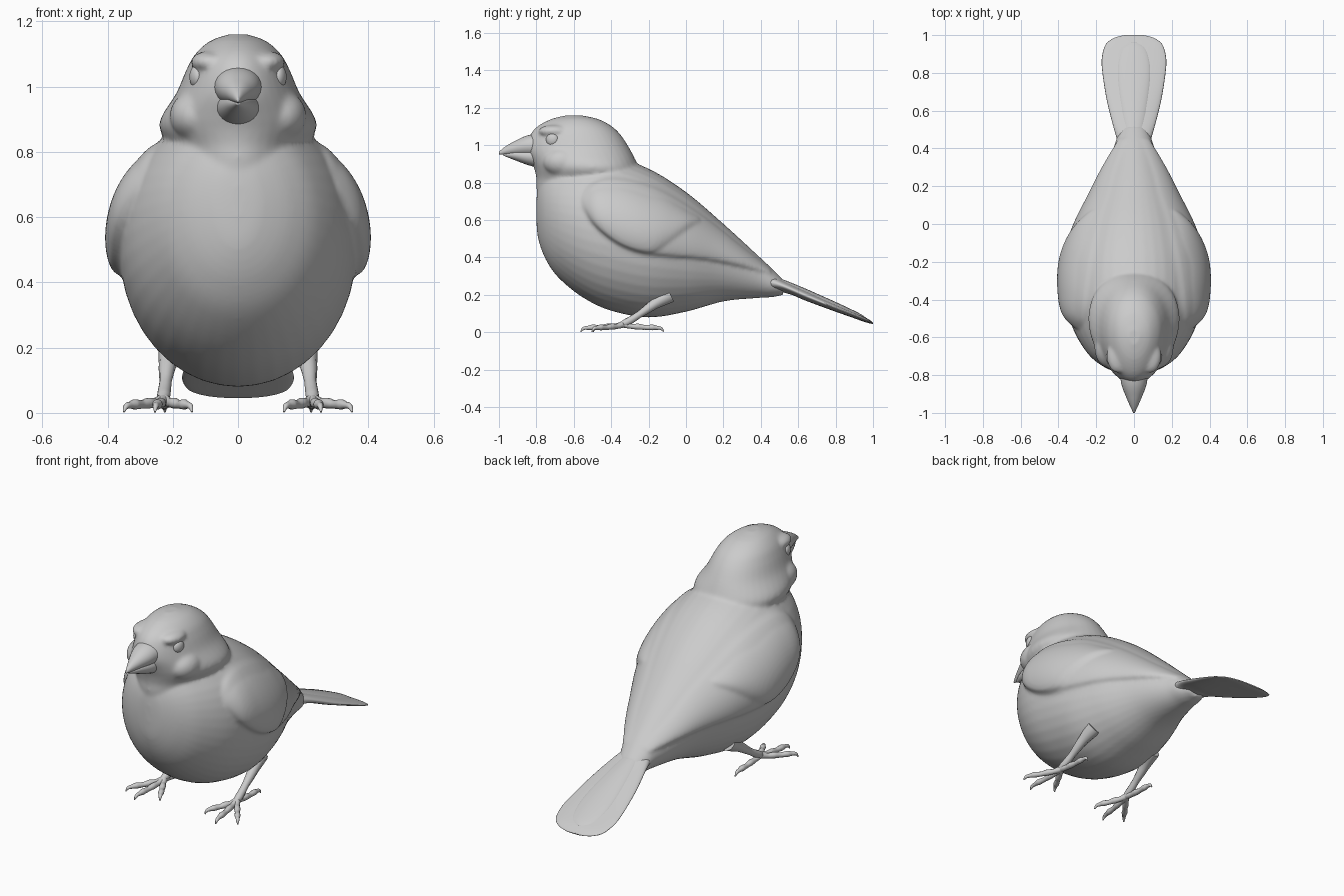
import bpy, bmesh
from math import sin, cos, pi
from mathutils import Matrix

if "Cube" in bpy.data.objects:
    bpy.data.objects.remove(bpy.data.objects["Cube"])

grey = bpy.data.materials.new("light grey")
grey.use_nodes = True
grey.diffuse_color = (0.6, 0.6, 0.6, 1)
grey.node_tree.nodes["Principled BSDF"].inputs["Base Color"].default_value = (0.6, 0.6, 0.6, 1)


def dense(rows, steps=8):
    """Smooth the rows of a profile with a Catmull-Rom spline."""
    out = []
    for i in range(len(rows) - 1):
        quad = [rows[max(i - 1, 0)], rows[i], rows[i + 1], rows[min(i + 2, len(rows) - 1)]]
        for k in range(steps):
            t = k / steps
            out.append([b + t / 2 * (c - a + t * (2*a - 5*b + 4*c - d + t * (3*(b - c) + d - a)))
                        for a, b, c, d in zip(*quad)])
    return out + [list(rows[-1])]


def skin(bm, loops):
    rings = [[bm.verts.new(p) for p in loop] for loop in loops]
    n = len(rings[0])
    for a, b in zip(rings, rings[1:]):
        for i in range(n):
            j = (i + 1) % n
            bm.faces.new((a[i], a[j], b[j], b[i]))
    bm.faces.new(rings[0])
    bm.faces.new(rings[-1])


def loft(bm, rows, upright=False, taper=0.0, n=40):
    """Rows are (station, low, high, half width); stations run along y, or z if upright."""
    loops = []
    for s, lo, hi, w in dense(rows):
        loop = []
        for k in range(n):
            a = 2 * pi * k / n
            x = w * cos(a) * (1 + taper * sin(a))
            m = (lo + hi) / 2 + (hi - lo) / 2 * sin(a)
            loop.append((x, m, s) if upright else (x, s, m))
        loops.append(loop)
    skin(bm, loops)


def finish(name, bm):
    bmesh.ops.recalc_face_normals(bm, faces=bm.faces)
    me = bpy.data.meshes.new(name)
    bm.to_mesh(me)
    bm.free()
    for p in me.polygons:
        p.use_smooth = True
    me.materials.append(grey)
    ob = bpy.data.objects.new(name, me)
    bpy.context.collection.objects.link(ob)
    return ob


# Profiles
BODY = [(-.80, .60, .70, .02), (-.79, .50, .78, .08), (-.75, .39, .85, .17), (-.68, .29, .90, .25),
        (-.55, .185, .93, .325), (-.40, .115, .94, .36), (-.20, .08, .875, .355), (0, .11, .75, .295),
        (.20, .165, .58, .20), (.38, .183, .415, .118), (.46, .188, .34, .09), (.52, .20, .28, .06)]
HEAD = [(.6, -.76, -.1, .19), (.75, -.797, -.2, .20), (.82, -.80, -.23, .215), (.87, -.81, -.25, .238),
        (.91, -.825, -.265, .232), (.98, -.85, -.30, .188), (1.05, -.835, -.345, .158),
        (1.10, -.795, -.395, .13), (1.14, -.72, -.47, .085), (1.16, -.64, -.56, .03)]
WING = [(-.55, .68, .74, .004), (-.50, .58, .80, .025), (-.40, .49, .83, .03), (-.25, .42, .81, .03),
        (-.10, .40, .75, .032), (.10, .385, .62, .028), (.30, .35, .46, .025), (.45, .315, .345, .012)]
COVERT = [(-.55, .67, .73, .008), (-.48, .56, .78, .04), (-.35, .46, .79, .046), (-.20, .415, .75, .048),
          (-.10, .46, .72, .048), (0, .54, .66, .045), (.07, .59, .62, .03)]
BODY_FINE = dense(BODY)


def body_half(y, z):
    """Half width of the body at a given place."""
    for a, b in zip(BODY_FINE, BODY_FINE[1:]):
        if a[0] <= y <= b[0]:
            t = (y - a[0]) / (b[0] - a[0])
            _, lo, hi, w = [p + t * (q - p) for p, q in zip(a, b)]
            r = (2 * z - lo - hi) / (hi - lo)
            return w * max(0, 1 - r * r) ** .5
    return 0


def wing_shell(bm, rows, side, n=20):
    """A raised shell that hugs the body."""
    loops = []
    for y, lo, hi, t in dense(rows):
        outer, inner = [], []
        for k in range(n + 1):
            v = k / n
            z = lo + v * (hi - lo)
            x = body_half(y, z)
            bulge = max(0, sin(pi * v ** .8)) ** .4
            outer.append((side * (x + t * bulge), y, z))
            inner.append((side * max(x - .04, .01), y, z))
        loops.append(outer + inner[::-1])
    skin(bm, loops)


# Body, head and wings fused into one smooth skin
bm = bmesh.new()
loft(bm, BODY)
loft(bm, HEAD, upright=True, taper=.12)
for side in (-1, 1):
    wing_shell(bm, WING, side)
    wing_shell(bm, COVERT, side)
    # cheek and brow swellings
    for place, size in (((.125, -.655, .91), (.085, .11, .08)), ((.085, -.70, 1.075), (.06, .09, .035))):
        m = Matrix.Translation((side * place[0], *place[1:])) @ Matrix.Diagonal((*size, 1))
        bmesh.ops.create_uvsphere(bm, u_segments=24, v_segments=16, radius=1, matrix=m)
body = finish("body_head_and_wings", bm)
mod = body.modifiers.new("fuse", 'REMESH')
mod.mode = 'VOXEL'
mod.voxel_size = .01
mod.use_smooth_shade = True
mod = body.modifiers.new("soften", 'SMOOTH')
mod.factor = .5
mod.iterations = 6

# Beak halves
bm = bmesh.new()
loft(bm, [(-1, .952, .965, .004), (-.97, .95, .99, .018), (-.92, .947, 1.02, .04),
          (-.85, .94, 1.052, .066), (-.76, .93, 1.07, .08)], n=24)
finish("upper_beak", bm)
bm = bmesh.new()
loft(bm, [(-.975, .944, .956, .006), (-.92, .922, .975, .034), (-.85, .896, .985, .057),
          (-.76, .87, 1.0, .075)], n=24)
finish("lower_beak", bm)

# Tail with a raised centre feather
bm = bmesh.new()
loft(bm, [(.38, .21, .35, .07), (.5, .222, .285, .105), (.65, .165, .218, .143), (.8, .11, .15, .167),
          (.88, .082, .115, .17), (.95, .057, .084, .15), (.985, .047, .064, .105), (1, .045, .052, .05)])
loft(bm, [(.42, .24, .32, .05), (.6, .19, .25, .075), (.8, .12, .162, .09), (.92, .075, .105, .07),
          (.96, .06, .08, .03)])
finish("tail", bm)


def tube(name, side, points):
    """A tapering tube through (x, y, z, radius) points."""
    cu = bpy.data.curves.new(name, 'CURVE')
    cu.dimensions = '3D'
    cu.bevel_depth = 1
    cu.bevel_resolution = 3
    cu.resolution_u = 6
    cu.use_fill_caps = True
    sp = cu.splines.new('BEZIER')
    sp.bezier_points.add(len(points) - 1)
    for bp, (x, y, z, r) in zip(sp.bezier_points, points):
        bp.co = (side * x, y, z)
        bp.radius = r
        bp.handle_left_type = bp.handle_right_type = 'AUTO'
    cu.materials.append(grey)
    bpy.context.collection.objects.link(bpy.data.objects.new(name, cu))


# Eyes, legs and clawed toes
TOES = {"inner_toe": (.155, -.47), "middle_toe": (.25, -.525), "outer_toe": (.33, -.475),
        "hind_toe": (.225, -.155)}
HUB = (.228, -.335)
for side, label in ((1, "left"), (-1, "right")):
    bm = bmesh.new()
    m = Matrix.Translation((side * .128, -.715, 1.03)) @ Matrix.Rotation(-side * .25, 4, 'Z')
    bmesh.ops.create_uvsphere(bm, u_segments=24, v_segments=16, radius=1,
                              matrix=m @ Matrix.Diagonal((.02, .034, .034, 1)))
    finish(label + "_eye", bm)
    tube(label + "_leg", side, [(.20, -.09, .20, .045), (.215, -.17, .15, .028), (.222, -.25, .095, .019),
                                (.228, -.32, .052, .021), (.23, -.36, .035, .014)])
    for toe, (tx, ty) in TOES.items():
        dx, dy = tx - HUB[0], ty - HUB[1]
        # knuckles swell between slimmer joints, then the claw hooks down
        steps = [(0, .042, .018), (.25, .032, .014), (.45, .03, .017), (.65, .026, .013),
                 (.87, .026, .016), (1, .024, .011), (1.12, .02, .009), (1.2, .003, .003)]
        tube(label + "_" + toe, side, [(HUB[0] + dx * t, HUB[1] + dy * t, z, r) for t, z, r in steps])
